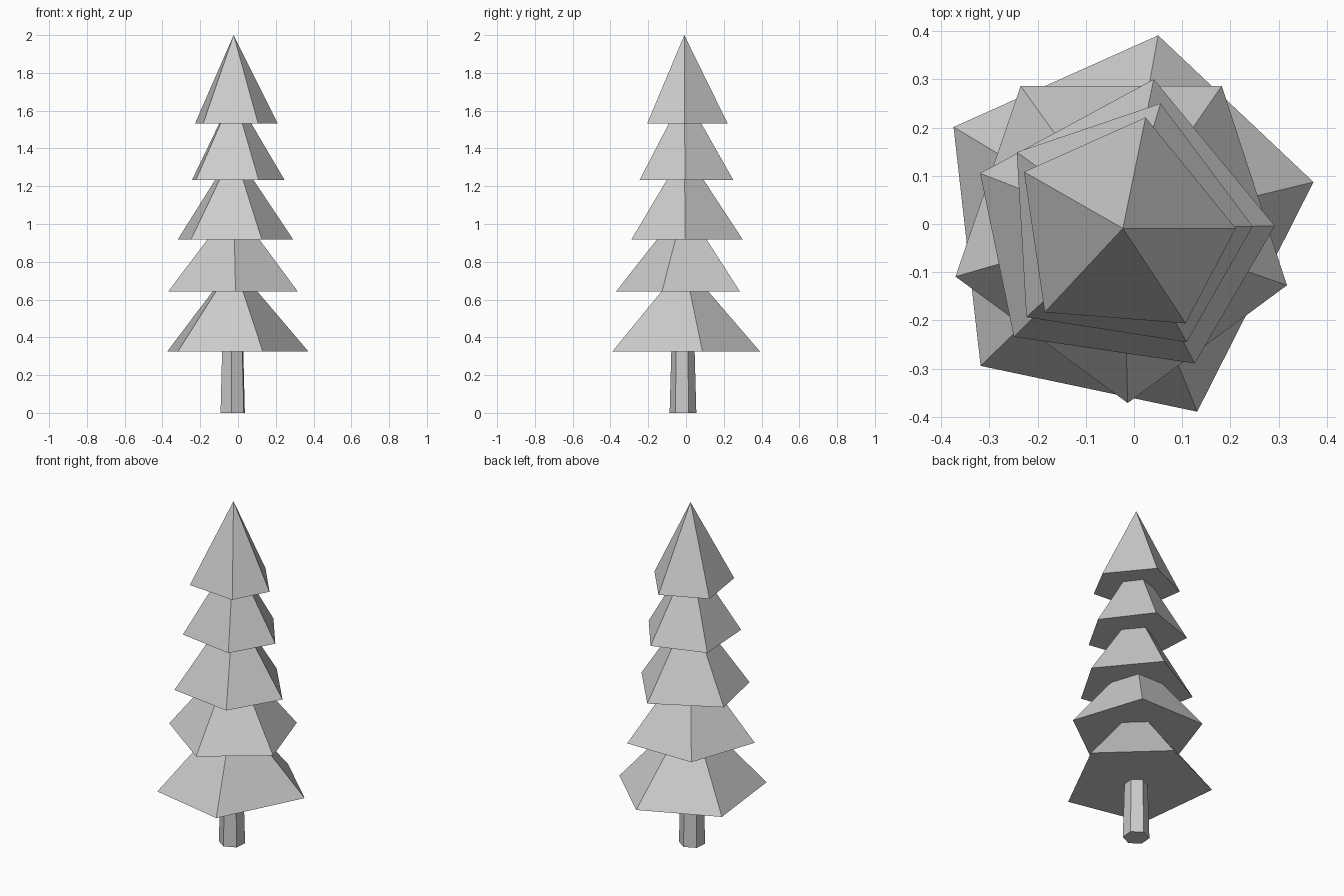
import bpy, bmesh
from math import cos, sin, radians

if "Cube" in bpy.data.objects:
    bpy.data.objects.remove(bpy.data.objects["Cube"])

AXIS = (-0.023, -0.009)  # tree axis, slightly off centre


def loft(name, bottom, z0, top, z1):
    """Flat-shaded solid between two matching outlines; a one-point top makes a pyramid."""
    bm = bmesh.new()
    low = [bm.verts.new((x, y, z0)) for x, y in bottom]
    high = [bm.verts.new((x, y, z1)) for x, y in top]
    bm.faces.new(low)
    n = len(low)
    for i in range(n):
        j = (i + 1) % n
        if len(high) == 1:
            bm.faces.new((low[i], low[j], high[0]))
        else:
            bm.faces.new((low[i], low[j], high[j], high[i]))
    if len(high) > 1:
        bm.faces.new(high)
    bmesh.ops.recalc_face_normals(bm, faces=bm.faces)
    mesh = bpy.data.meshes.new(name)
    bm.to_mesh(mesh)
    bm.free()
    bpy.context.collection.objects.link(bpy.data.objects.new(name, mesh))


def shrink(outline, s):
    return [(AXIS[0] + (x - AXIS[0]) * s, AXIS[1] + (y - AXIS[1]) * s) for x, y in outline]


def hexagon(r):
    return [(-0.028 + r * cos(radians(25 + 60 * i)),
             -0.016 + r * sin(radians(25 + 60 * i))) for i in range(6)]


# Hexagonal tapered trunk
loft("trunk", hexagon(0.071), 0, hexagon(0.062), 0.326)

# Irregular five-sided branch tiers: base height, top scale, outline
tiers = [
    (0.326, 0.32, [(0.05, 0.391), (0.372, 0.087), (0.131, -0.389), (-0.318, -0.294), (-0.374, 0.201)]),
    (0.642, 0.40, [(-0.235, 0.286), (0.182, 0.286), (0.317, -0.127), (-0.013, -0.371), (-0.37, -0.109)]),
    (0.918, 0.33, [(0.041, 0.3), (0.292, -0.004), (0.126, -0.289), (-0.249, -0.234), (-0.319, 0.105)]),
    (1.234, 0.35, [(0.055, 0.25), (0.246, -0.005), (0.109, -0.245), (-0.223, -0.193), (-0.243, 0.149)]),
    (1.531, 0.0, [(0.024, 0.221), (0.211, -0.009), (0.107, -0.206), (-0.185, -0.183), (-0.228, 0.108)]),
]
for i, (z, s, outline) in enumerate(tiers):
    last = i == len(tiers) - 1
    top = [AXIS] if last else shrink(outline, s)
    loft(f"branch_tier_{i + 1}", outline, z, top, 2.0 if last else tiers[i + 1][0])
